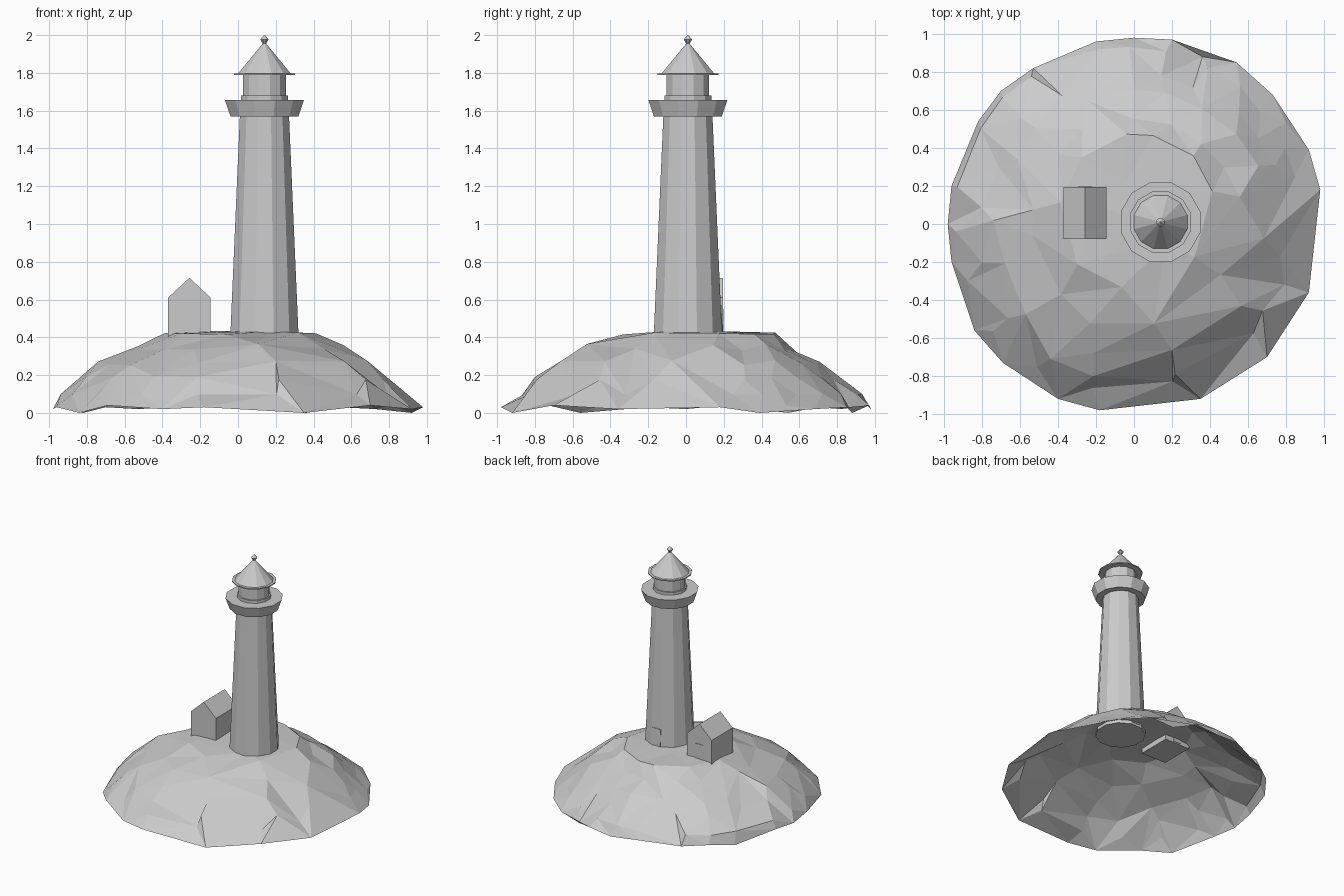
import bpy
import bmesh
import math
import random
from mathutils import Vector, geometry

random.seed(4)
if "Cube" in bpy.data.objects:
    bpy.data.objects.remove(bpy.data.objects["Cube"], do_unlink=True)

stone = bpy.data.materials.new("plain_grey")
stone.use_nodes = True
GREY = (0.6, 0.6, 0.6, 1)
stone.diffuse_color = GREY
stone.node_tree.nodes["Principled BSDF"].inputs["Base Color"].default_value = GREY

TOWER = Vector((0.14, 0.01, 0))
SIDES = 12


def finish(name, bm, location=(0, 0, 0), tilt=0):
    """Turn a bmesh into a flat shaded object."""
    mesh = bpy.data.meshes.new(name)
    bm.to_mesh(mesh)
    bm.free()
    mesh.materials.append(stone)
    obj = bpy.data.objects.new(name, mesh)
    obj.location = location
    obj.rotation_euler.x = tilt
    bpy.context.collection.objects.link(obj)
    return obj


def turned(name, profile, sides=SIDES):
    """Capped many-sided part; profile holds (half width, height)."""
    bm = bmesh.new()
    step = 2 * math.pi / sides
    rings = []
    for half, z in profile:
        r = half / math.cos(step / 2)
        rings.append([bm.verts.new((r * math.cos((i + 0.5) * step),
                                    r * math.sin((i + 0.5) * step), z))
                      for i in range(sides)])
    for low, high in zip(rings, rings[1:]):
        for i in range(sides):
            j = (i + 1) % sides
            bm.faces.new((low[i], low[j], high[j], high[i]))
    bm.faces.new(rings[0][::-1])
    bm.faces.new(rings[-1])
    return finish(name, bm, TOWER)


def prism(name, outline, y0, y1):
    """Extrude an outline in x and z along y."""
    bm = bmesh.new()
    face = bm.faces.new([bm.verts.new((x, y0, z)) for x, z in outline])
    new = bmesh.ops.extrude_face_region(bm, geom=[face])["geom"]
    bmesh.ops.translate(bm, vec=(0, y1 - y0, 0),
                        verts=[v for v in new if isinstance(v, bmesh.types.BMVert)])
    bmesh.ops.recalc_face_normals(bm, faces=bm.faces)
    return finish(name, bm)


def plate(name, size, location, tilt=0):
    """Thin box standing on its lower edge."""
    bm = bmesh.new()
    bmesh.ops.create_cube(bm, size=1)
    bmesh.ops.scale(bm, vec=size, verts=bm.verts)
    bmesh.ops.translate(bm, vec=(0, 0, size[2] / 2), verts=bm.verts)
    return finish(name, bm, location, tilt)


# Rocky island: an open faceted shell, its contour lines shrunk from the shore
shore = [(0, .98), (.2, .97), (.36, .88), (.54, .85), (.73, .68), (.8, .53),
         (.92, .39), (.98, .18), (.92, -.36), (.7, -.7), (.35, -.92),
         (-.18, -.98), (-.4, -.92), (-.69, -.73), (-.84, -.56), (-.96, -.2),
         (-.98, 0), (-.96, .2), (-.82, .54), (-.7, .7), (-.53, .82), (-.2, .96)]


def along_shore(t):
    """Point at fraction t of the way round the shore."""
    f = (t % 1) * len(shore)
    i = int(f)
    a, b = Vector(shore[i]), Vector(shore[(i + 1) % len(shore)])
    return a.lerp(b, f - i)


points, heights = [], []
for i, p in enumerate(shore):
    points.append(Vector(p))
    heights.append((0.02, 0.04, 0.0, 0.03)[i % 4])

# Scale, shift in x and y, height, point count, roughness
contours = [(.925, -.04, .03, .10, 20, .01),
            (.84, 0, -.02, .19, 17, .03),
            (.75, -.01, 0, .27, 15, .04),
            (.58, 0, .01, .355, 13, .05),
            (.42, .01, .07, .425, 9, .02),
            (.22, 0, .02, .43, 5, .02)]
for scale, dx, dy, z, count, rough in contours:
    turn = random.random()
    for k in range(count):
        t = (k + turn + random.uniform(-.2, .2)) / count
        shrink = scale - random.uniform(0, rough)
        points.append(along_shore(t) * shrink + Vector((dx, dy)))
        heights.append(z - random.uniform(-.2, .5) * rough)
points.append(Vector((0.02, 0.01)))
heights.append(0.435)

verts, _, faces, origin, _, _ = geometry.delaunay_2d_cdt(points, [], [], 0, 1e-5)
bm = bmesh.new()
ground = [bm.verts.new((v.x, v.y, heights[origin[i][0]])) for i, v in enumerate(verts)]
for f in faces:
    bm.faces.new([ground[i] for i in f])
finish("island", bm)

# Lighthouse, from the ground up
turned("tower", [(.181, .40), (.13, 1.575)])
turned("gallery", [(.18, 1.57), (.209, 1.657)])
turned("lantern_base", [(.124, 1.655), (.124, 1.68)])
turned("lantern_room", [(.113, 1.675), (.113, 1.792)])
turned("roof_brim", [(.161, 1.788), (.161, 1.796)])
turned("roof", [(.141, 1.795), (.009, 1.955)])
turned("finial", [(.007, 1.945), (.01, 1.957), (.022, 1.977), (.003, 2.0)], 8)
plate("tower_door", (.08, .008, .15), TOWER + Vector((0, .18, .42)), math.atan(.0434))

# Cottage behind the tower's side, with its door at the back
left, right, back = -.37, -.145, .195
ridge = (left + right) / 2
prism("cottage", [(left, .39), (right, .39), (right, .61), (ridge, .715), (left, .61)],
      -.08, back)
plate("cottage_door", (.07, .008, .15), (ridge, back, .40))
